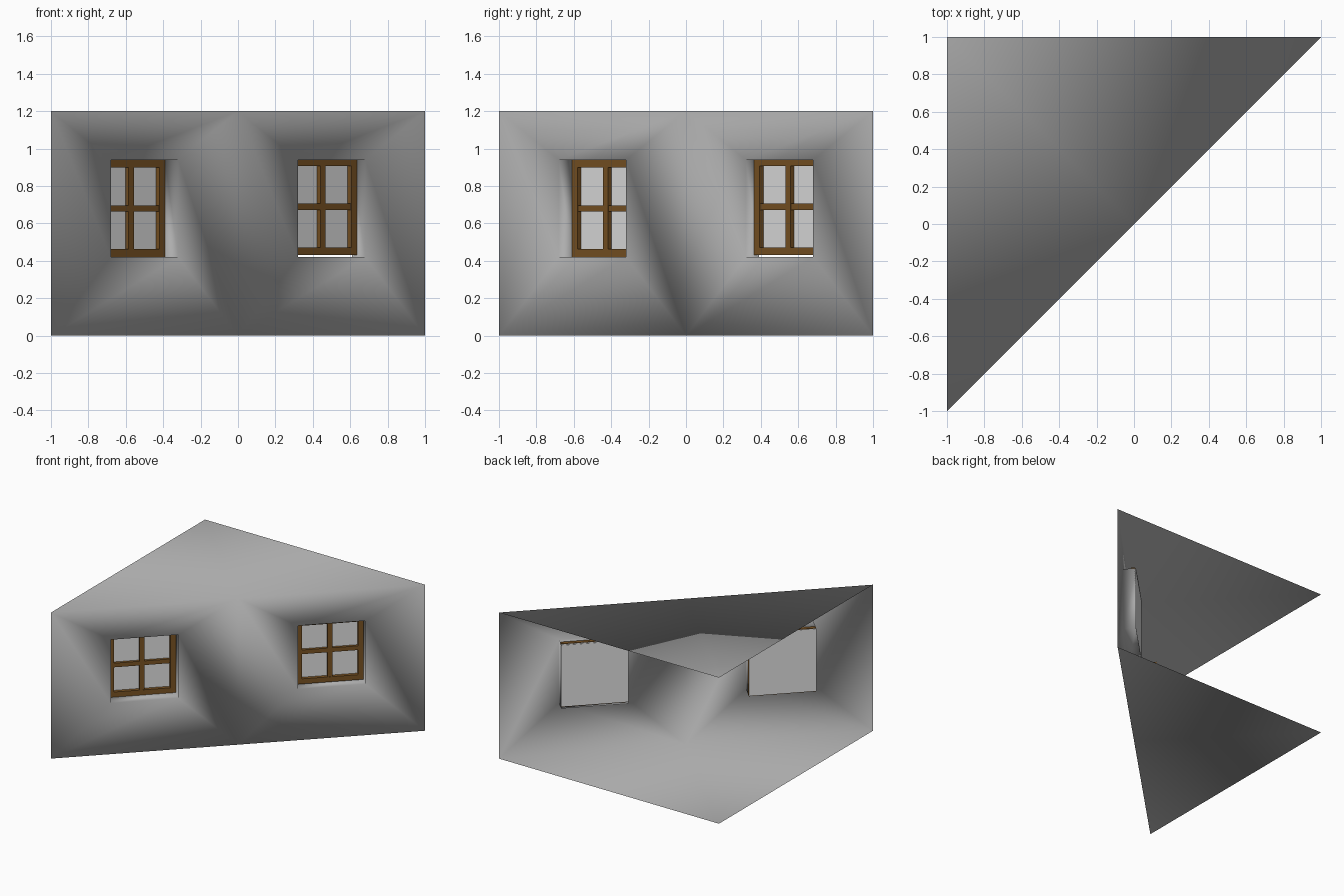
import bpy, bmesh, math
from mathutils import Matrix, Vector

if "Cube" in bpy.data.objects:
    bpy.data.objects.remove(bpy.data.objects["Cube"])

HEIGHT = 1.2
SILL, HEAD = 0.42, 0.94
HALF = 0.18           # half opening, measured along x
REVEAL = 0.1
R2 = math.sqrt(2)


def material(name, colour):
    m = bpy.data.materials.new(name)
    m.use_nodes = True
    m.diffuse_color = (*colour, 1)
    m.node_tree.nodes["Principled BSDF"].inputs["Base Color"].default_value = (*colour, 1)
    return m


plaster = material("grey plaster", (0.42, 0.42, 0.42))
wood = material("brown wood", (0.2, 0.09, 0.018))
glass = material("pale glass", (0.78, 0.78, 0.78))


def make_object(name, bm, mat, smooth=False):
    mesh = bpy.data.meshes.new(name)
    bm.to_mesh(mesh)
    bm.free()
    mesh.materials.append(mat)
    for p in mesh.polygons:
        p.use_smooth = smooth
    ob = bpy.data.objects.new(name, mesh)
    bpy.context.collection.objects.link(ob)
    return ob


def on_wall(s, z, depth=0.0):
    """Point on the diagonal wall, pushed back by depth."""
    return Vector((s - depth / R2, s + depth / R2, z))


def add_box(bm, x, z, y, w, h, d):
    mat = Matrix.Translation((x, y + d / 2, z)) @ Matrix.Diagonal((w, d, h, 1))
    bmesh.ops.create_cube(bm, size=1, matrix=mat)


# Shell: diagonal wall with two deep openings, floor and ceiling
bm = bmesh.new()
low = [bm.verts.new(on_wall(s, 0)) for s in (-1, 0, 1)]
high = [bm.verts.new(on_wall(s, HEIGHT)) for s in (-1, 0, 1)]
for i, centre in enumerate((-0.5, 0.5)):
    outer = [low[i], low[i + 1], high[i + 1], high[i]]
    corners = [(centre - HALF, SILL), (centre + HALF, SILL),
               (centre + HALF, HEAD), (centre - HALF, HEAD)]
    inner = [bm.verts.new(on_wall(s, z)) for s, z in corners]
    back = [bm.verts.new(on_wall(s, z, REVEAL)) for s, z in corners]
    for a, b in ((outer, inner), (inner, back)):
        for k in range(4):
            n = (k + 1) % 4
            bm.faces.new((a[k], a[n], b[n], b[k]))
floor_tip = bm.verts.new((-1, 1, 0))
ceiling_tip = bm.verts.new((-1, 1, HEIGHT))
for i in range(2):
    bm.faces.new((high[i], high[i + 1], ceiling_tip))
    bm.faces.new((floor_tip, low[i + 1], low[i]))
make_object("room_shell", bm, plaster, smooth=True)


# Windows: outer frame, crossing bars and a pane behind
def window(side, centre, depth, lift):
    width, height = 2 * HALF * R2, HEAD - SILL
    rail, bar, thick = 0.042, 0.038, 0.032
    bm = bmesh.new()
    for sign in (-1, 1):
        add_box(bm, sign * (width - rail) / 2, 0, 0, rail, height, thick)
        add_box(bm, 0, sign * (height - rail) / 2, 0, width - 2 * rail, rail, thick)
    add_box(bm, 0, 0, 0.002, bar, height - 2 * rail, thick - 0.006)
    add_box(bm, 0, 0, 0.004, width - 2 * rail, bar * 0.9, thick - 0.01)
    frame = make_object(side + "_window_frame", bm, wood)
    bm = bmesh.new()
    add_box(bm, 0, 0, thick - 0.003, width, height - 0.008, 0.006)
    pane = make_object(side + "_window_pane", bm, glass)
    for ob in (frame, pane):
        ob.location = on_wall(centre, (SILL + HEAD) / 2 + lift, depth)
        ob.rotation_euler.z = math.radians(45)


window("right", -0.5, 0.098, 0.0)
window("left", 0.5, 0.062, 0.01)
